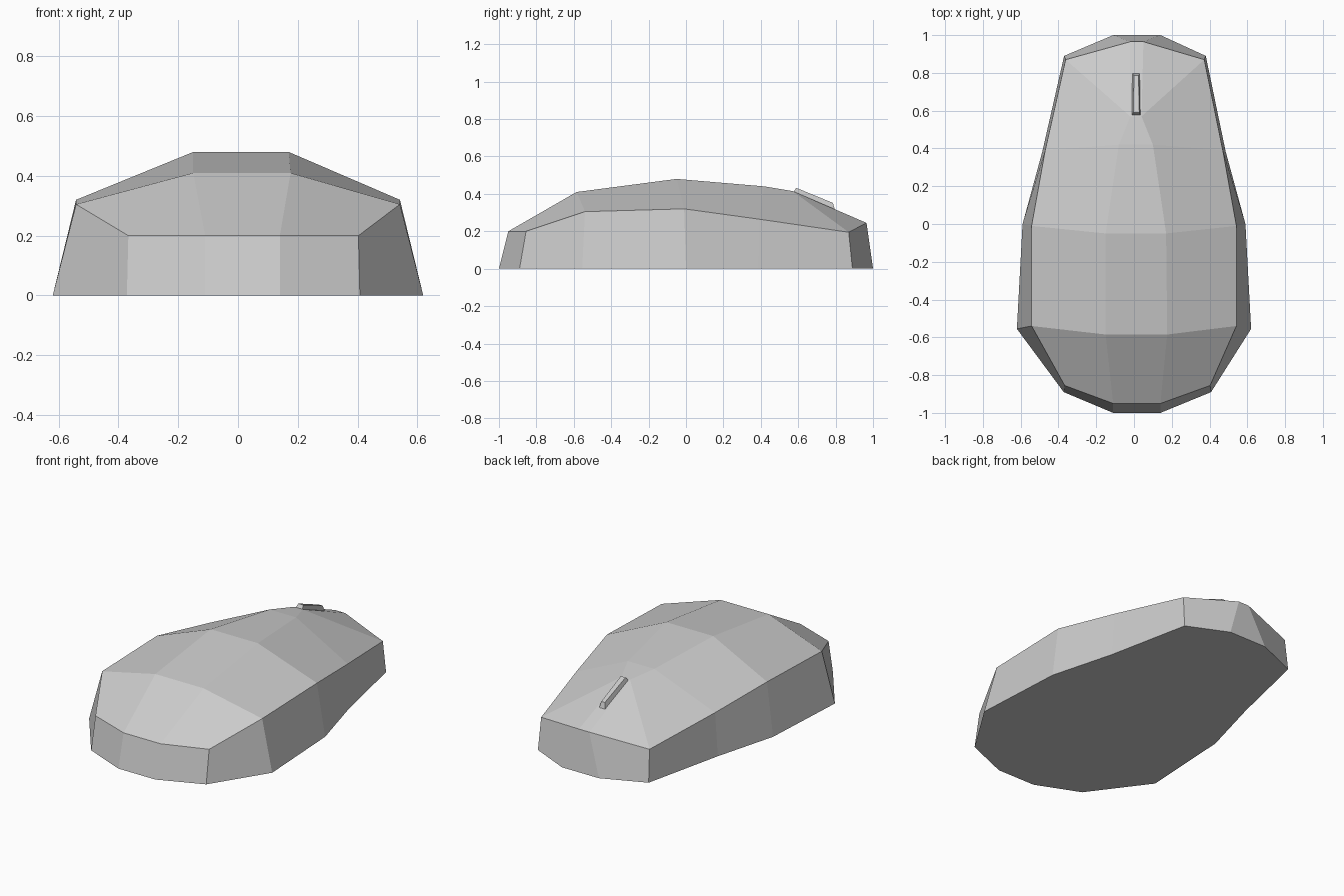
import bpy
import bmesh

default = bpy.data.objects.get("Cube")
if default:
    bpy.data.objects.remove(default, do_unlink=True)

# One plain grey for everything
grey = bpy.data.materials.new("plain grey")
grey.use_nodes = True
colour = (0.6, 0.6, 0.6, 1)
grey.diffuse_color = colour
grey.node_tree.nodes["Principled BSDF"].inputs["Base Color"].default_value = colour


def finish(bm, name):
    bmesh.ops.recalc_face_normals(bm, faces=bm.faces)
    mesh = bpy.data.meshes.new(name)
    bm.to_mesh(mesh)
    bm.free()
    mesh.materials.append(grey)
    obj = bpy.data.objects.new(name, mesh)
    bpy.context.collection.objects.link(obj)
    return obj


def pair(bm, centre, half_width, y, z):
    """Right and left vertices at one station."""
    return [bm.verts.new((centre + s * half_width, y, z)) for s in (-1, 1)]


# Stations from nose to tail: centre, base half width and y, rim half width, y and z
stations = [
    (0.015, 0.125, -1.0, 0.125, -0.95, 0.2),
    (0.018, 0.39, -0.89, 0.385, -0.855, 0.2),
    (0.0, 0.62, -0.555, 0.542, -0.54, 0.305),
    (0.0, 0.59, 0.0, 0.542, -0.01, 0.32),
    (0.0, 0.485, 0.385, 0.47, 0.39, 0.265),
    (0.005, 0.375, 0.89, 0.367, 0.87, 0.195),
    (0.015, 0.125, 1.0, 0.035, 0.965, 0.245),
]
# Raised spine: centre, half width, y, z
spine = [
    (0.013, 0.163, -0.585, 0.41),
    (0.01, 0.16, -0.05, 0.48),
    (0.01, 0.09, 0.42, 0.44),
    (0.01, 0.03, 0.57, 0.415),
]

# Body shell
bm = bmesh.new()
base = [pair(bm, c, w, y, 0) for c, w, y, _, _, _ in stations]
rim = [pair(bm, c, w, y, z) for c, _, _, w, y, z in stations]
top = [pair(bm, *s) for s in spine]

for side in (0, 1):
    b, r, t = ([p[side] for p in row] for row in (base, rim, top))
    for i in range(len(b) - 1):                  # side walls
        bm.faces.new((b[i], b[i + 1], r[i + 1], r[i]))
    bm.faces.new((r[0], r[1], r[2], t[0]))       # nose slope
    for i in range(3):                           # shoulders
        bm.faces.new((t[i], r[i + 2], r[i + 3], t[i + 1]))
    bm.faces.new((t[3], r[5], r[6]))             # tail slope

# Centre strip, end walls and underside
strip = [rim[0]] + top + [rim[-1]]
for a, b in zip(strip, strip[1:]):
    bm.faces.new((a[0], a[1], b[1], b[0]))
for i in (0, -1):
    bm.faces.new((base[i][0], base[i][1], rim[i][1], rim[i][0]))
bm.faces.new([p[0] for p in base] + [p[1] for p in reversed(base)])
finish(bm, "body")

# Scroll wheel fin: tapered ridge sunk slightly into the tail slope
bm = bmesh.new()
front_low = pair(bm, 0.01, 0.03, 0.56, 0.39)
front_top = pair(bm, 0.012, 0.016, 0.59, 0.432)
back_top = pair(bm, 0.012, 0.012, 0.785, 0.352)
back_low = pair(bm, 0.01, 0.022, 0.8, 0.305)
loop = [front_low, front_top, back_top, back_low]
for a, b in zip(loop, loop[1:] + loop[:1]):
    bm.faces.new((a[0], a[1], b[1], b[0]))
for side in (0, 1):
    bm.faces.new([p[side] for p in loop])
finish(bm, "scroll_wheel")
